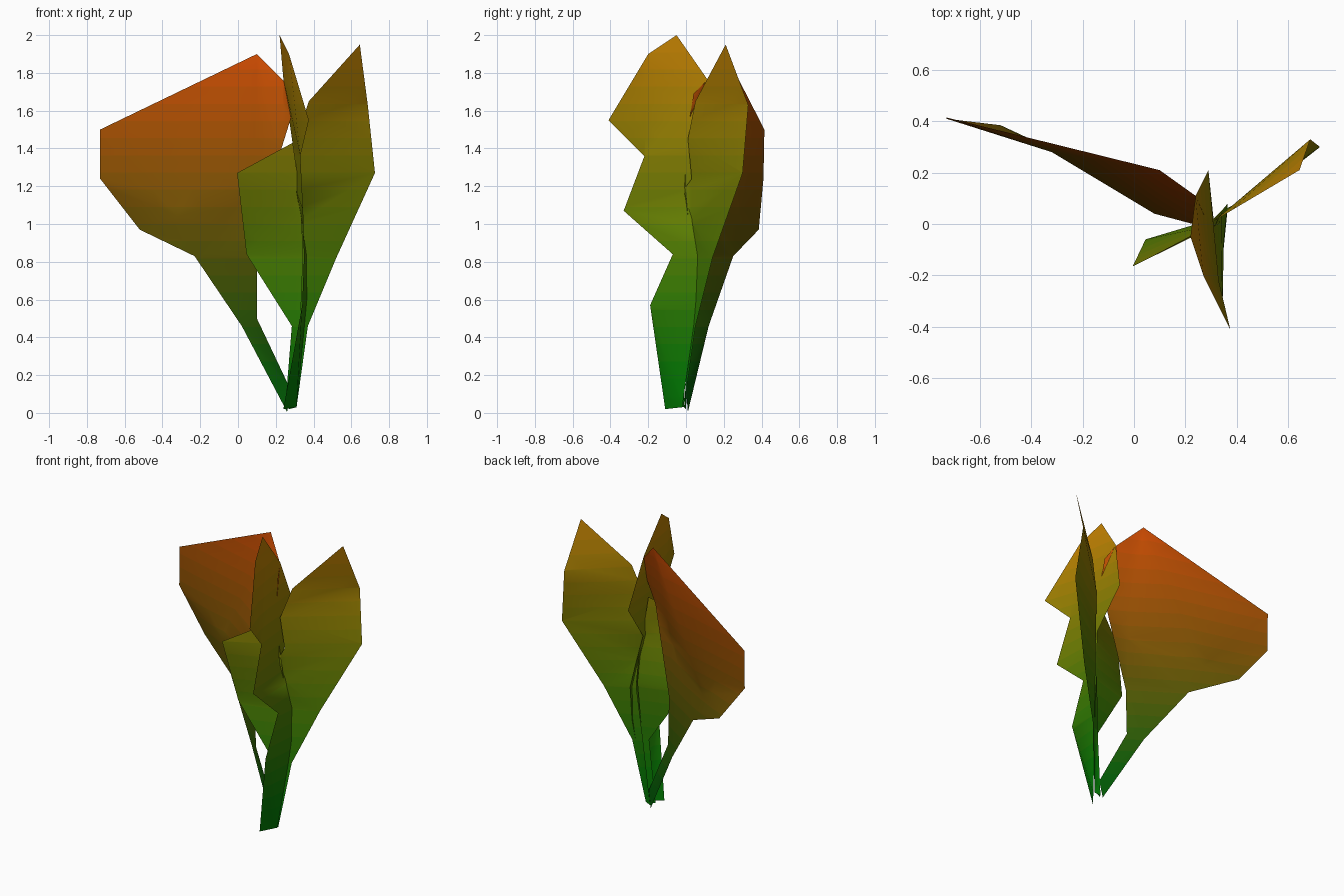
import bpy, bmesh
from mathutils import Vector

BANDS = 22          # colour steps from base to tip
HEIGHT = 2.0


def ramp(name, base, tip):
    """Materials fading from the base colour to the tip colour."""
    mats = []
    for i in range(BANDS):
        t = min(1.0, max(0.0, ((i + 0.5) / BANDS - 0.08) / 0.87))
        c = Vector(base).lerp(Vector(tip), t)
        m = bpy.data.materials.new(f"{name}_{i}")
        m.diffuse_color = (*[v ** 2.2 for v in c], 1)
        mats.append(m)
    return mats


def leaf(name, outlines, mats):
    """Thin curved sheet from one or more outlines, sliced into colour bands."""
    bm = bmesh.new()
    for pts in outlines:
        bm.faces.new([bm.verts.new(p) for p in pts])
    bmesh.ops.remove_doubles(bm, verts=bm.verts, dist=0.001)
    bm.normal_update()
    bmesh.ops.triangulate(bm, faces=bm.faces[:], ngon_method='BEAUTY')
    for i in range(1, BANDS):
        bmesh.ops.bisect_plane(bm, geom=bm.verts[:] + bm.edges[:] + bm.faces[:],
                               plane_co=(0, 0, HEIGHT * i / BANDS), plane_no=(0, 0, 1))
    for f in bm.faces:
        f.smooth = True
        z = f.calc_center_median().z
        f.material_index = min(BANDS - 1, int(z / HEIGHT * BANDS))
    me = bpy.data.meshes.new(name)
    bm.to_mesh(me)
    bm.free()
    for m in mats:
        me.materials.append(m)
    ob = bpy.data.objects.new(name, me)
    bpy.context.collection.objects.link(ob)


rust = ramp("rust", (0.03, 0.36, 0.05), (0.82, 0.30, 0.03))
amber = ramp("amber", (0.03, 0.48, 0.04), (0.74, 0.49, 0.03))

# broad rust leaf, gently folded along a crease
crease = [(-0.52, 0.385, 0.97), (-0.32, 0.28, 1.04), (0.08, 0.04, 1.20), (0.23, 0.0, 1.40)]
lower = [(0.10, 0.04, 0.82), (0.10, 0.05, 0.50), (0.28, 0.0, 0.12), (0.26, 0.01, 0.005),
         (0.02, 0.12, 0.46), (-0.23, 0.25, 0.83)]
upper = [(0.28, 0.02, 1.56), (0.27, 0.04, 1.69), (0.24, 0.11, 1.76),
         (0.10, 0.21, 1.90), (-0.73, 0.415, 1.50), (-0.73, 0.41, 1.24)]
leaf("broad_leaf", [(crease + lower)[::-1], crease + upper], rust)

# tall notched blade running front to back
leaf("tall_blade", [[
    (0.24, -0.11, 0.02), (0.31, -0.02, 0.03), (0.365, 0.06, 0.60), (0.365, 0.08, 0.83),
    (0.34, 0.05, 1.00), (0.31, 0.02, 1.17), (0.29, 0.21, 1.42), (0.24, 0.11, 1.77),
    (0.22, -0.05, 2.00), (0.27, -0.20, 1.90), (0.375, -0.41, 1.55), (0.33, -0.22, 1.36),
    (0.345, -0.33, 1.07), (0.35, -0.07, 0.84), (0.34, -0.19, 0.57)]], amber)

# pointed leaf on the right
leaf("right_leaf", [[
    (0.27, 0.0, 0.02), (0.31, -0.01, 0.03), (0.37, 0.05, 0.46), (0.52, 0.14, 0.82),
    (0.725, 0.30, 1.27), (0.687, 0.33, 1.63), (0.645, 0.21, 1.95), (0.375, 0.05, 1.65),
    (0.31, 0.01, 1.45), (0.33, 0.03, 1.24), (0.31, -0.02, 1.17), (0.335, 0.03, 1.02),
    (0.34, 0.05, 0.83), (0.31, 0.02, 0.46)]], amber)

# short leaf on the front left
leaf("left_leaf", [[
    (0.25, -0.03, 0.03), (0.29, -0.01, 0.03), (0.33, 0.0, 0.46), (0.345, 0.03, 0.85),
    (0.33, 0.0, 1.15), (0.29, -0.01, 1.43), (-0.005, -0.165, 1.27), (0.045, -0.06, 0.84),
    (0.285, -0.01, 0.46)]], amber)
